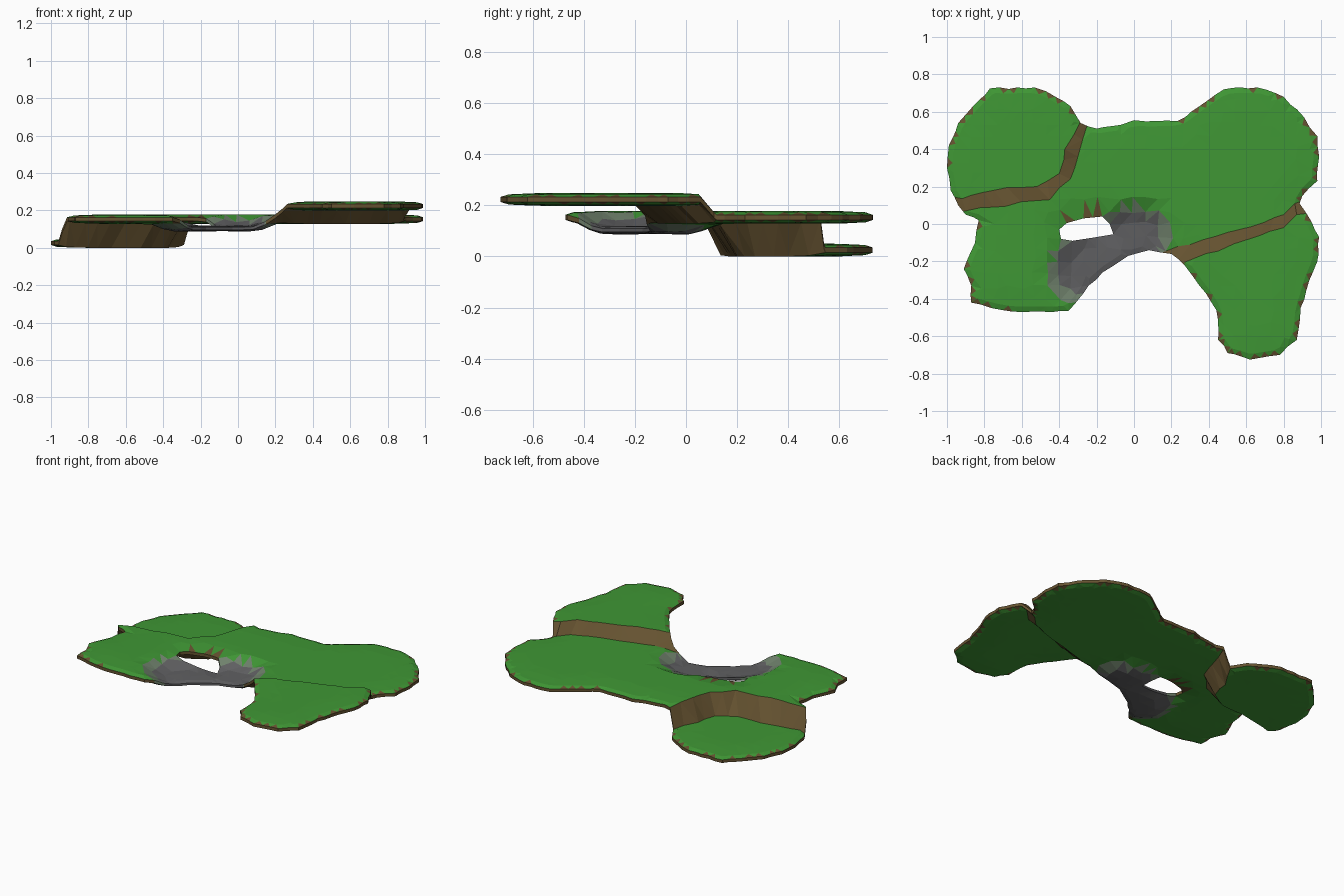
import bpy, bmesh, math, random
from mathutils import Vector
from mathutils.geometry import delaunay_2d_cdt, intersect_point_line

if "Cube" in bpy.data.objects:
    bpy.data.objects.remove(bpy.data.objects["Cube"])

random.seed(4)

# Outline of the whole floating terrain, its hole, and the cliff foot / crest lines
OUTLINE = [(-1, .3), (-.99, .42), (-.94, .54), (-.86, .63), (-.77, .725), (-.53, .73),
           (-.42, .68), (-.34, .63), (-.285, .54), (-.2, .51), (-.07, .53), (0, .555), (.12, .55),
           (.23, .55), (.35, .63), (.48, .72), (.66, .73), (.8, .68), (.91, .57), (.98, .47),
           (.99, .36), (.98, .23), (.9, .15), (.885, .11), (.95, .01), (.99, -.07), (.98, -.2),
           (.92, -.36), (.89, -.45), (.87, -.62), (.78, -.7), (.62, -.725), (.5, -.69),
           (.45, -.62), (.44, -.46), (.35, -.33), (.27, -.22), (.2, -.16), (.08, -.14),
           (-.03, -.17), (-.17, -.26), (-.27, -.37), (-.35, -.465), (-.6, -.47), (-.76, -.45),
           (-.87, -.42), (-.87, -.33), (-.91, -.24), (-.85, -.1), (-.83, .02), (-.9, .05),
           (-.94, .1), (-.98, .18)]
HOLE = [(-.4, -.03), (-.36, .005), (-.27, .03), (-.17, .04), (-.13, 0), (-.11, -.055),
        (-.2, -.07), (-.33, -.09), (-.39, -.08)]
LOW_FOOT = [(-1.1, .15), (-.92, .135), (-.75, .18), (-.52, .2), (-.4, .27), (-.37, .4),
            (-.32, .48), (-.29, .54), (-.25, .64)]
LOW_CREST = [(-1.1, .06), (-.9, .07), (-.75, .09), (-.45, .13), (-.34, .24), (-.3, .36),
             (-.275, .45), (-.25, .53), (-.2, .64)]
HIGH_FOOT = [(.03, -.22), (.17, -.145), (.3, -.11), (.5, -.045), (.7, .01), (.8, .05),
             (.86, .11), (1.05, .14)]
HIGH_CREST = [(.14, -.32), (.27, -.205), (.45, -.145), (.6, -.085), (.8, -.02), (.87, .05),
              (1.05, .1)]
LOW_Z, MID_Z, HIGH_Z = .03, .158, .228


def resample(pts, step, closed, jitter=0.0):
    """Split a polyline into short, slightly ragged pieces."""
    pts = [Vector(p) for p in pts]
    out = []
    ends = pts[1:] + pts[:1] if closed else pts[1:]
    for a, b in zip(pts, ends):
        n = max(1, round((b - a).length / step))
        for i in range(n):
            r = jitter if i else 0
            out.append(a.lerp(b, i / n) + Vector((random.uniform(-r, r), random.uniform(-r, r))))
    return out if closed else out + [pts[-1]]


def distance(p, pts, closed):
    ends = pts[1:] + pts[:1] if closed else pts[1:]
    best = 9.0
    for a, b in zip(pts, ends):
        q, t = intersect_point_line(p, a, b)
        q = a.lerp(b, min(1, max(0, t)))
        best = min(best, (p - q.to_2d()).length)
    return best


def inside(p, poly):
    hit = False
    for a, b in zip(poly, poly[1:] + poly[:1]):
        if (a.y > p.y) != (b.y > p.y) and p.x < (b.x - a.x) * (p.y - a.y) / (b.y - a.y) + a.x:
            hit = not hit
    return hit


outline = resample(OUTLINE, .05, True, .006)
hole = resample(HOLE, .05, True)
cliffs = [(resample(f, .07, False, .01), resample(c, .07, False, .01))
          for f, c in ((LOW_FOOT, LOW_CREST), (HIGH_FOOT, HIGH_CREST))]
bands = [f + c[::-1] for f, c in cliffs]
bridge = [Vector((-.27, -.25)), Vector((-.13, -.16)), Vector((.01, -.07))]


def on_land(p):
    return inside(p, outline) and not inside(p, hole)


def edge_distance(p):
    return min(distance(p, outline, True), distance(p, hole, True))


def smooth(a, b, x):
    x = min(1, max(0, (x - a) / (b - a)))
    return x * x * (3 - 2 * x)


def rockiness(p):
    return 1 - smooth(.08, .22, distance(p, bridge, False))


def climb(p, i):
    """0 at the foot of cliff i, 1 at its crest."""
    foot, crest = cliffs[i]
    df, dc = distance(p, foot, False), distance(p, crest, False)
    if inside(p, bands[i]):
        return df / (df + dc + 1e-9)
    return 0 if df < dc else 1


def height(p):
    z = LOW_Z + (MID_Z - LOW_Z) * climb(p, 0) + (HIGH_Z - MID_Z) * climb(p, 1)
    return z - .05 * rockiness(p)


# Constrained triangulation: borders, cliff lines, an inset rim and a loose inner grid
verts, edges = [], []
for line, closed in [(outline, True), (hole, True)] + [(l, False) for c in cliffs for l in c]:
    s, n = len(verts), len(line)
    verts += line
    edges += [(s + i, s + (i + 1) % n) for i in range(n if closed else n - 1)]


def add_point(p, gap):
    if on_land(p) and edge_distance(p) > gap and not any(inside(p, b) for b in bands) \
            and min(distance(p, l, False) for c in cliffs for l in c) > .02:
        verts.append(p)


for a, b in zip(outline, outline[1:] + outline[:1]):
    d = (b - a).normalized()
    add_point((a + b) / 2 + Vector((d.y, -d.x)) * .028, .02)
for i in range(-15, 16):
    for j in range(-12, 13):
        add_point(Vector((i * .067 + random.uniform(-.012, .012),
                          j * .067 + random.uniform(-.012, .012))), .045)
pts, _, tris = delaunay_2d_cdt(verts, edges, [], 0, 1e-5)[:3]

# Sheet with a rounded rim: upper and lower skins joined by a border wall
mesh = bpy.data.meshes.new("terrain")
for name, col in (("grass", (.05, .31, .035)), ("earth", (.13, .085, .03)),
                  ("rock", (.115, .115, .12)), ("mossy_rock", (.16, .22, .15))):
    m = bpy.data.materials.new(name)
    m.diffuse_color = (*col, 1)
    m.use_nodes = True
    m.node_tree.nodes["Principled BSDF"].inputs["Base Color"].default_value = m.diffuse_color
    mesh.materials.append(m)

bm = bmesh.new()
skin = {}


def skin_pair(i):
    if i not in skin:
        p = pts[i]
        d = edge_distance(p)
        z = height(p)
        h = .01 + .01 * smooth(0, .03, d) + .005 * smooth(.02, .15, d)
        h *= 1 - .3 * rockiness(p)
        skin[i] = (bm.verts.new((p.x, p.y, z + h)), bm.verts.new((p.x, p.y, z - h)), d < 1e-4)
    return skin[i]


count = {}
for t in tris:
    c = sum((pts[i] for i in t), Vector((0, 0))) / 3
    if not on_land(c):
        continue
    trio = [skin_pair(i) for i in t]
    rock = rockiness(c)
    if any(inside(c, b) for b in bands):
        mat = 1
    else:
        mat = 2 if rock > .6 else 3 if rock > .15 else 0
    rim = mat == 0 and sum(v[2] for v in trio) >= 2
    top = bm.faces.new([v[0] for v in trio])
    low = bm.faces.new([v[1] for v in reversed(trio)])
    top.material_index = 1 if rim and random.random() < .45 else mat
    low.material_index = 1 if rim and random.random() < .45 else mat
    for k in range(3):
        a, b = t[k], t[(k + 1) % 3]
        count.setdefault(frozenset((a, b)), []).append((a, b, mat))
for use in count.values():
    if len(use) == 1:
        a, b, mat = use[0]
        f = bm.faces.new((skin[b][0], skin[a][0], skin[a][1], skin[b][1]))
        f.material_index = mat if mat else 1

# Rest the lowest point on the ground
floor = min(v.co.z for v in bm.verts)
bmesh.ops.translate(bm, verts=bm.verts, vec=(0, 0, -floor))
bmesh.ops.recalc_face_normals(bm, faces=bm.faces)
bm.to_mesh(mesh)
bm.free()
bpy.context.collection.objects.link(bpy.data.objects.new("terrain", mesh))
